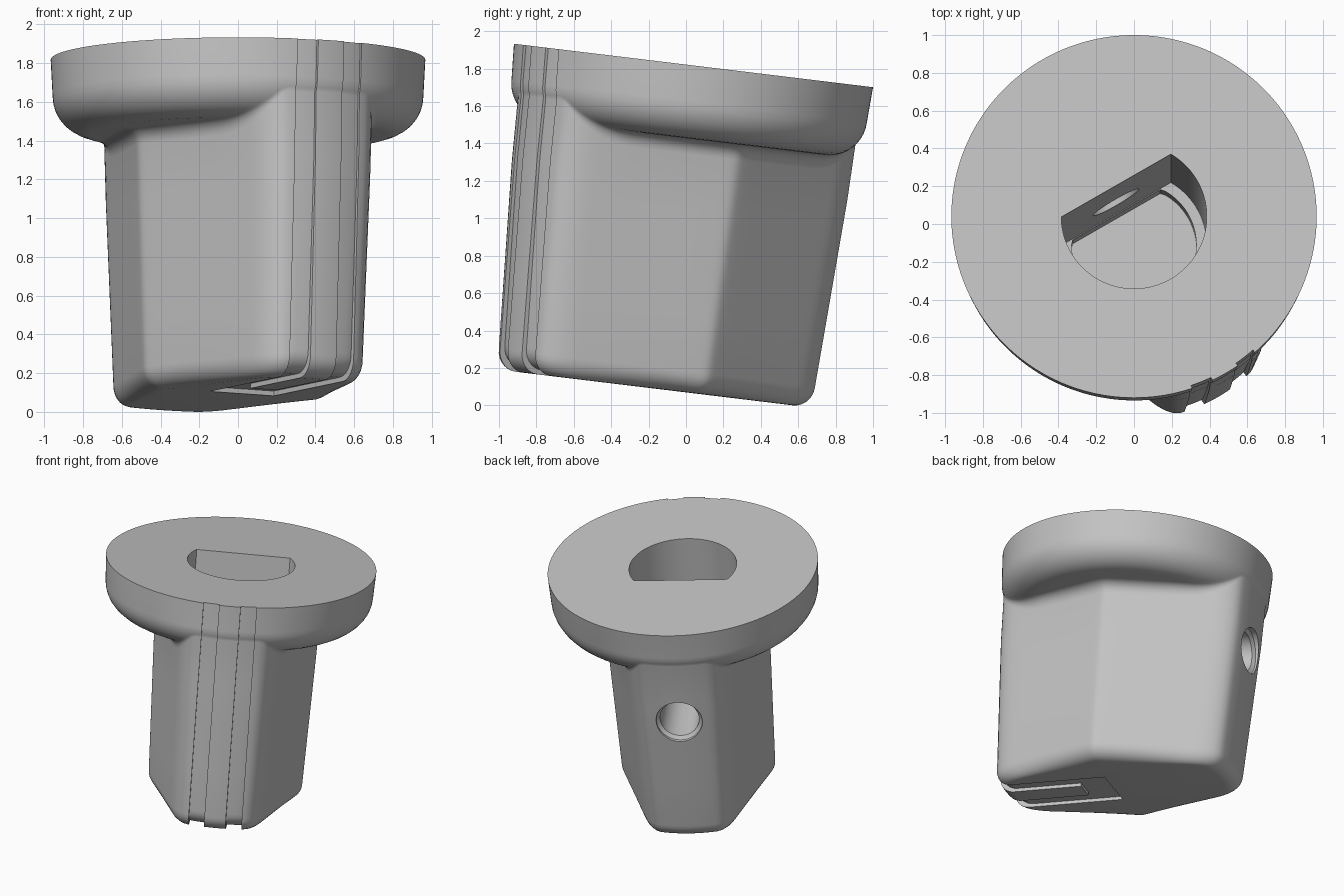
import bpy, bmesh, math
from mathutils import Matrix, Vector

old = bpy.data.objects.get("Cube")
if old:
    bpy.data.objects.remove(old, do_unlink=True)

DEPTH, DISC_R, ROUND, FILLET, BOTTOM = 1.74, 0.967, 0.2, 0.08, 0.11
SEGMENTS = 180

grey = bpy.data.materials.new("plain grey")
grey.use_nodes = True
colour = (0.55, 0.55, 0.55, 1)
grey.diffuse_color = colour
grey.node_tree.nodes["Principled BSDF"].inputs["Base Color"].default_value = colour


def make_object(name, bm):
    bmesh.ops.recalc_face_normals(bm, faces=bm.faces)
    mesh = bpy.data.meshes.new(name)
    bm.to_mesh(mesh)
    bm.free()
    mesh.materials.append(grey)
    obj = bpy.data.objects.new(name, mesh)
    bpy.context.collection.objects.link(obj)
    return obj


def loft(name, rings):
    bm = bmesh.new()
    loops = [[bm.verts.new(p) for p in ring] for ring in rings]
    for a, b in zip(loops, loops[1:]):
        for i in range(len(a)):
            j = (i + 1) % len(a)
            bm.faces.new((a[i], a[j], b[j], b[i]))
    bm.faces.new(loops[0])
    bm.faces.new(loops[-1][::-1])
    return make_object(name, bm)


def prism(name, outline, low, high):
    return loft(name, [[(x, y, z) for x, y in outline] for z in (low, high)])


def subtract(target, cutter):
    mod = target.modifiers.new("cut", "BOOLEAN")
    mod.operation, mod.solver, mod.object = "DIFFERENCE", "EXACT", cutter
    bpy.context.view_layer.update()
    graph = bpy.context.evaluated_depsgraph_get()
    mesh = bpy.data.meshes.new_from_object(target.evaluated_get(graph))
    target.modifiers.clear()
    target.data = mesh
    bpy.data.objects.remove(cutter, do_unlink=True)


# Grip: tapered six-sided bar with arc ends, as a radius around the axis
def grip_radius(angle, depth, inset):
    gap = inset * (0.012 + 0.008 * depth)
    end = DISC_R - 0.05 * depth - gap
    wide = 0.614 - 0.034 * depth - gap
    narrow = 0.3 - 0.02 * depth - gap
    c = math.sqrt(math.cos(angle) ** 2 + 0.0002)
    s = math.sqrt(math.sin(angle) ** 2 + 0.002)
    side = wide * end / (end * c + (wide - narrow) * s)
    blend = 0.12
    h = max(blend - abs(side - end), 0) / blend
    return min(side, end) - h * h * blend / 4


# Disc edge, rounded underside, fillet, grip wall and rounded foot at one angle
def section(angle, inset):
    gap = inset * 0.014
    bottom = DEPTH - inset * 0.025
    points = [(DISC_R - inset * 0.012, -0.1 * inset)]
    cr, cd = DISC_R - 0.01 - ROUND - gap, 0.19
    wall = grip_radius(angle, 0.4, inset)
    sine = min(max((wall + FILLET - cr) / (ROUND + FILLET), 0), 0.98)
    turn = math.asin(sine)
    for i in range(9):
        a = math.pi / 2 + (turn - math.pi / 2) * i / 8
        points.append((cr + ROUND * math.sin(a), cd + ROUND * math.cos(a)))
    fr = min(wall + FILLET, cr + (ROUND + FILLET) * sine)
    fd = cd + (ROUND + FILLET) * math.cos(turn)
    for i in range(7):
        a = turn + (math.pi / 2 - turn) * i / 6
        points.append((fr - FILLET * math.sin(a) - 0.0005 * i,
                       fd - FILLET * math.cos(a) + 0.0005 * i))
    start, stop = points[-1][1], bottom - BOTTOM
    for i in range(1, 4):
        d = start + (stop - start) * i / 4
        points.append((grip_radius(angle, d, inset), d))
    foot = grip_radius(angle, stop, inset)
    for i in range(8):
        a = math.pi / 2 * i / 7
        points.append((foot - BOTTOM * (1 - math.cos(a)), stop + BOTTOM * math.sin(a)))
    return points


def knob_body(name, inset):
    angles = [2 * math.pi * i / SEGMENTS for i in range(SEGMENTS)]
    columns = [section(a, inset) for a in angles]
    rings = []
    for row in zip(*columns):
        rings.append([(r * math.cos(a), r * math.sin(a), -d)
                      for a, (r, d) in zip(angles, row)])
    return loft(name, rings)


knob = knob_body("knob", 0)

# Shallow U-shaped groove round the pointer line
groove = prism("groove_cutter", [(-0.19, -1.3), (-0.19, -0.04), (0.19, -0.04), (0.19, -1.3),
                                 (0.077, -1.3), (0.077, -0.26), (-0.077, -0.26), (-0.077, -1.3)],
               -2, 0.05)
subtract(groove, knob_body("groove_floor", 1))
subtract(knob, groove)

# D-shaped shaft socket with a narrower round foot
flat, socket = 0.19, 0.385
begin = math.asin(flat / socket)
sweep = math.pi + 2 * begin
arc = [(socket * math.cos(begin - sweep * i / 60), socket * math.sin(begin - sweep * i / 60))
       for i in range(61)]
subtract(knob, prism("socket_cutter", arc, -1.25, 0.1))
ring = [(0.33 * math.cos(math.pi * i / 30), 0.33 * math.sin(math.pi * i / 30)) for i in range(60)]
ring = [(x, min(y, flat - 0.005)) for x, y in ring]
subtract(knob, prism("socket_foot_cutter", ring, -1.42, -1.2))

# Set-screw hole through the back, with a countersunk mouth
screw = []
for y, r in ((0.1, 0.14), (0.88, 0.14), (0.9, 0.165), (1.2, 0.175)):
    screw.append([(r * math.cos(math.pi * i / 24), y, -0.74 + r * math.sin(math.pi * i / 24))
                  for i in range(48)])
subtract(knob, loft("screw_cutter", screw))

# Lean and turn the knob, then rest it on the ground
knob.data.transform(Matrix.Translation((0, 0.04, 1.825))
                    @ Matrix.Rotation(math.radians(-6.9), 4, "X")
                    @ Matrix.Rotation(math.radians(30), 4, "Z"))
lowest = min(v.co.z for v in knob.data.vertices)
knob.data.transform(Matrix.Translation(Vector((0, 0, -lowest))))

bpy.ops.object.select_all(action="DESELECT")
knob.select_set(True)
bpy.context.view_layer.objects.active = knob
bpy.ops.object.shade_smooth_by_angle(angle=math.radians(28))
